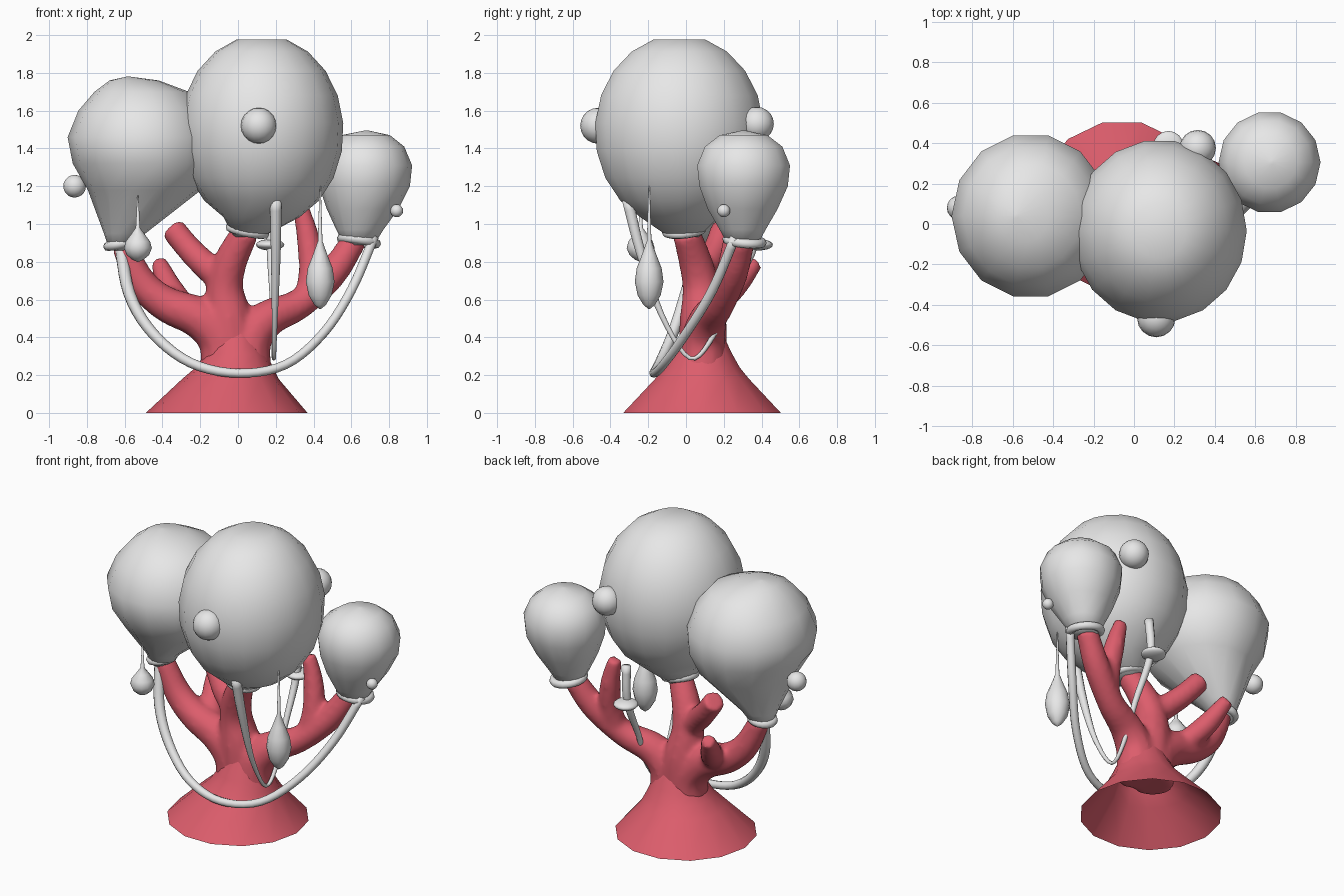
import bpy, bmesh, math
from mathutils import Vector, Quaternion

cube = bpy.data.objects.get("Cube")
if cube:
    bpy.data.objects.remove(cube, do_unlink=True)


def make_material(name, colour):
    mat = bpy.data.materials.new(name)
    mat.use_nodes = True
    mat.diffuse_color = colour
    mat.node_tree.nodes["Principled BSDF"].inputs["Base Color"].default_value = colour
    return mat


GREY = make_material("pale grey", (.8, .8, .8, 1))
RED = make_material("coral red", (.72, .11, .15, 1))


def smooth_path(points, steps):
    """Catmull-Rom interpolation of (x, y, z, radius) points."""
    pts = [Vector(p) for p in points]
    pts = [pts[0] * 2 - pts[1]] + pts + [pts[-1] * 2 - pts[-2]]
    path = []
    for a, b, c, d in zip(pts, pts[1:], pts[2:], pts[3:]):
        for i in range(steps):
            t = i / steps
            path.append((b * 2 + (c - a) * t + (a * 2 - b * 5 + c * 4 - d) * t * t
                         + (b * 3 - a - c * 3 + d) * t ** 3) / 2)
    return path + [pts[-2]]


def loft(bm, rows, sides, upright=False, caps=True, stretch=1):
    """Skin rings of the given radius along a path."""
    rows = [Vector(r) for r in rows]
    turn, previous = Quaternion(), Vector((0, 0, 1))
    rings = []
    for i, row in enumerate(rows):
        if not upright:
            ahead, behind = rows[min(i + 1, len(rows) - 1)], rows[max(i - 1, 0)]
            tangent = (ahead - behind).xyz.normalized()
            turn = previous.rotation_difference(tangent) @ turn
            previous = tangent
        ring = []
        for k in range(sides):
            a = math.tau * k / sides
            offset = Vector((math.cos(a), math.sin(a) * stretch, 0)) * row.w
            ring.append(bm.verts.new(row.xyz + turn @ offset))
        rings.append(ring)
    for low, high in zip(rings, rings[1:]):
        for k in range(sides):
            n = (k + 1) % sides
            bm.faces.new((low[k], low[n], high[n], high[k]))
    if caps:
        bm.faces.new(rings[0][::-1])
        bm.faces.new(rings[-1])


def finish(name, bm, mat):
    bmesh.ops.recalc_face_normals(bm, faces=bm.faces)
    mesh = bpy.data.meshes.new(name)
    bm.to_mesh(mesh)
    bm.free()
    obj = bpy.data.objects.new(name, mesh)
    bpy.context.collection.objects.link(obj)
    mesh.materials.append(mat)
    for face in mesh.polygons:
        face.use_smooth = True
    return obj


def lofted(name, rows, sides, mat=GREY, **options):
    bm = bmesh.new()
    loft(bm, rows, sides, **options)
    return finish(name, bm, mat)


def ball(name, place, radius, flatten=1):
    bpy.ops.mesh.primitive_uv_sphere_add(segments=16, ring_count=10, radius=radius, location=place)
    obj = bpy.context.object
    obj.name = name
    obj.scale.z = flatten
    obj.data.materials.append(GREY)
    bpy.ops.object.shade_smooth()


def collar(name, place, radius, axis):
    turn = Vector(axis).to_track_quat('Z', 'Y').to_euler()
    bpy.ops.mesh.primitive_torus_add(major_segments=20, minor_segments=8, major_radius=radius,
                                     minor_radius=.025, location=place, rotation=turn)
    obj = bpy.context.object
    obj.name = name
    obj.data.materials.append(GREY)
    bpy.ops.object.shade_smooth()


# Flared foot, open underneath
lofted("flared_foot", [(-.06, .085, 0, .428), (-.04, .085, .18, .255), (-.02, .085, .24, .205),
                       (-.01, .085, .31, .165), (-.01, .085, .42, .11)],
       14, RED, upright=True, caps=False)

# Branching trunk, blended into one skin
limbs = {
    "right limb": [(-.07, .09, .2, .13), (-.085, .09, .38, .125), (-.2, .09, .5, .112),
                   (-.38, .1, .575, .095), (-.51, .1, .69, .082), (-.61, .09, .89, .065)],
    "left limb": [(.05, .09, .2, .13), (.06, .09, .38, .12), (.16, .12, .5, .1),
                  (.33, .18, .58, .082), (.5, .25, .74, .08), (.62, .3, .92, .068)],
    "middle limb": [(-.03, .09, .3, .13), (-.05, .09, .5, .125), (-.07, .08, .66, .1),
                    (-.04, .05, .8, .09), (.04, 0, .96, .075)],
    "cut stub": [(-.07, .08, .68, .07), (-.17, .11, .78, .075), (-.26, .16, .87, .07),
                 (-.35, .2, .98, .068)],
    "back stub": [(-.28, .12, .55, .07), (-.36, .25, .66, .068), (-.42, .37, .8, .045)],
    "tall stub": [(.36, .19, .58, .07), (.39, .23, .75, .07), (.37, .26, .93, .062),
                  (.33, .27, 1.1, .042)],
}
bm = bmesh.new()
for points in limbs.values():
    loft(bm, smooth_path(points, 5), 12)
trunk = finish("branching_trunk", bm, RED)
remesh = trunk.modifiers.new("blend", 'REMESH')
remesh.mode = 'VOXEL'
remesh.voxel_size = .016
remesh.use_smooth_shade = True
relax = trunk.modifiers.new("relax", 'SMOOTH')
relax.factor = .5
relax.iterations = 10

# Large middle bulb: an ellipsoid drawn towards its neck
rows = [(.05, -.01, .93, .075)]
for i in range(1, 10):
    a = math.pi * (i + .6) / 10.6
    rows.append((.125, -.035, 1.49 - .51 * math.cos(a), .428 * math.sin(a) + .006))
lofted("middle_bulb", rows, 18, upright=True, stretch=1.045)

# Side bulbs
lofted("right_bulb", [(-.62, .09, .86, .06), (-.6, .085, .95, .11), (-.495, .05, 1.18, .3),
                      (-.5, .04, 1.32, .375), (-.51, .04, 1.46, .392), (-.51, .04, 1.6, .335),
                      (-.51, .04, 1.7, .25), (-.55, .04, 1.76, .13), (-.58, .04, 1.78, .01)],
       14, upright=True, stretch=1.04)
lofted("left_bulb", [(.64, .3, .89, .08), (.645, .3, .97, .125), (.66, .3, 1.08, .19),
                     (.67, .305, 1.2, .24), (.67, .305, 1.31, .252), (.67, .305, 1.41, .21),
                     (.675, .305, 1.47, .13), (.68, .305, 1.495, .01)],
       14, upright=True)

# Collars round the bulb necks
collar("middle_collar", (.05, -.01, .965), .093, (.2, -.1, 1))
collar("right_collar", (-.62, .09, .895), .07, (-.2, 0, 1))
collar("left_collar", (.64, .31, .91), .093, (.15, .1, 1))

# Round knobs on the bulbs
ball("front_knob", (.11, -.465, 1.52), .095)
ball("back_knob", (.315, .375, 1.53), .09)
ball("right_knob", (-.865, .08, 1.2), .06)
ball("left_knob", (.84, .2, 1.07), .034)

# Long hose slung between the side bulbs
hose = [(-.625, .08, .91, .034), (-.575, 0, .63, .032), (-.45, -.07, .42, .029),
        (-.25, -.14, .265, .026), (0, -.17, .21, .024), (.25, -.12, .255, .024),
        (.45, 0, .42, .025), (.6, .14, .65, .026), (.72, .26, .93, .026)]
lofted("long_hose", smooth_path(hose, 5), 10)

# Thin hose hanging front to back, with its stopper
loop = [(.2, -.31, 1.13, .031), (.2, -.24, .85, .026), (.195, -.13, .52, .016),
        (.19, .02, .29, .011), (.19, .14, .4, .014), (.185, .23, .62, .018),
        (.175, .36, .89, .024), (.185, .36, 1.13, .028)]
lofted("thin_hose", smooth_path(loop, 5), 10)
ball("hose_stopper", (.17, .385, .89), .075, .4)


# Hanging drops on tapering stems
def drop(name, x, y, bottom, height, radius, stem_top):
    outline = [(0, .05), (.06, .4), (.2, .8), (.4, 1), (.6, .87), (.8, .5), (1, .16)]
    rows = [(x, y, bottom + height * t, radius * r) for t, r in outline]
    lofted(name, rows + [(x, y, stem_top, .003)], 12, upright=True)


drop("small_drop", -.53, -.24, .8, .18, .074, 1.15)
drop("large_drop", .435, -.195, .55, .36, .076, 1.22)
